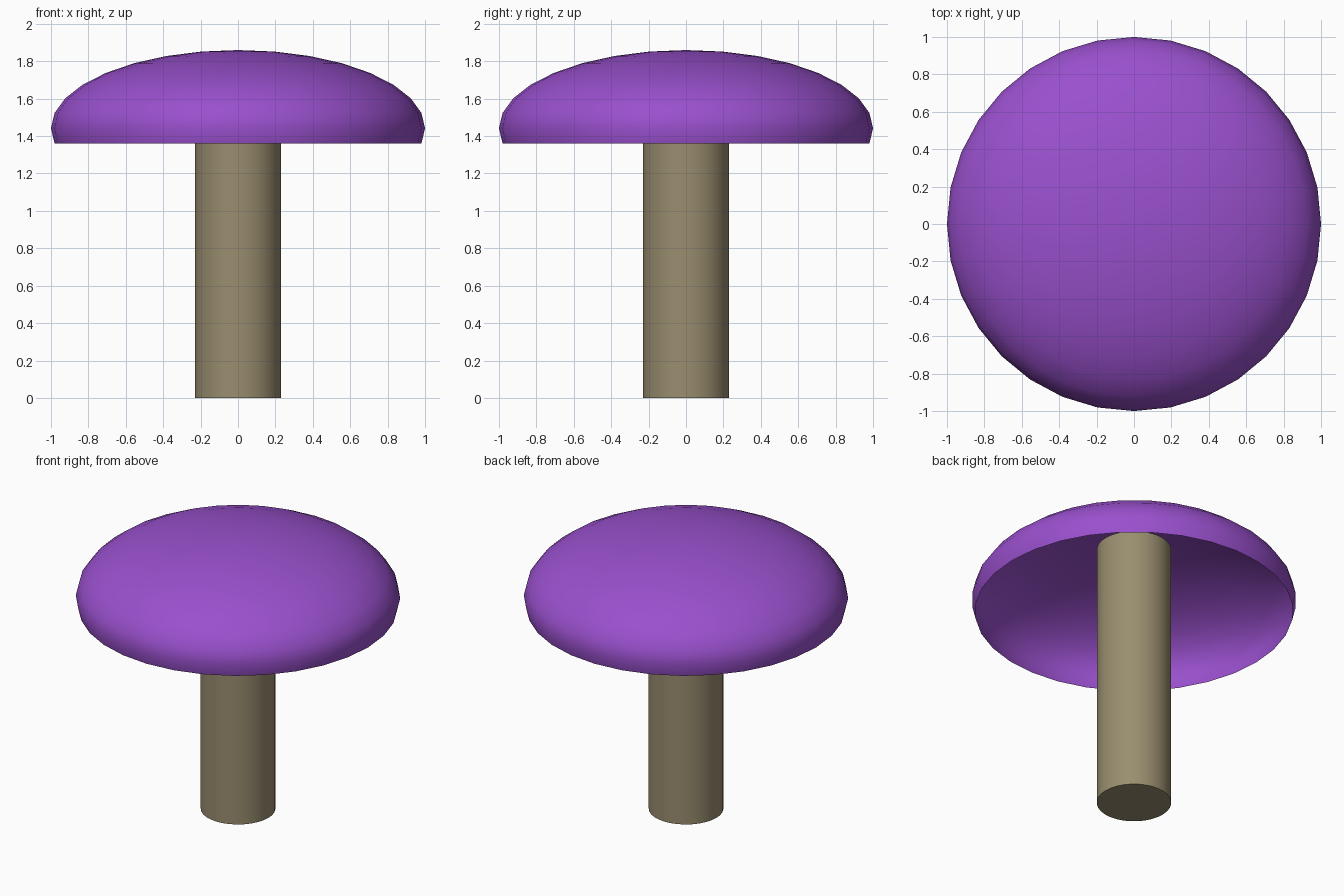
import bpy, bmesh
from mathutils import Matrix

if "Cube" in bpy.data.objects:
    bpy.data.objects.remove(bpy.data.objects["Cube"])


def make_part(name, bm, color):
    mesh = bpy.data.meshes.new(name)
    bm.to_mesh(mesh)
    bm.free()
    obj = bpy.data.objects.new(name, mesh)
    bpy.context.collection.objects.link(obj)
    mat = bpy.data.materials.new(name + "_color")
    mat.diffuse_color = (*color, 1)
    mat.use_nodes = True
    mat.node_tree.nodes["Principled BSDF"].inputs["Base Color"].default_value = mat.diffuse_color
    mesh.materials.append(mat)
    bpy.ops.object.select_all(action='DESELECT')
    obj.select_set(True)
    bpy.context.view_layer.objects.active = obj
    bpy.ops.object.shade_smooth_by_angle()
    return obj


# Cap: flattened sphere, hollow, open one ring below its widest line
cap_height, cap_center = 0.418, 1.442
bm = bmesh.new()
bmesh.ops.create_uvsphere(bm, u_segments=32, v_segments=16, radius=1)
low = [v for v in bm.verts if v.co.z < -0.25]
bmesh.ops.delete(bm, geom=low, context='VERTS')
bm.transform(Matrix.Translation((0, 0, cap_center)) @ Matrix.Diagonal((1, 1, cap_height, 1)))
make_part("mushroom_cap", bm, (0.32, 0.08, 0.61))

# Stem: plain closed cylinder reaching up inside the hollow cap
stem_radius, stem_height = 0.23, 1.8
bm = bmesh.new()
bmesh.ops.create_cone(bm, cap_ends=True, segments=32, radius1=stem_radius,
                      radius2=stem_radius, depth=stem_height)
bm.transform(Matrix.Translation((0, 0, stem_height / 2)))
make_part("mushroom_stem", bm, (0.32, 0.27, 0.16))
